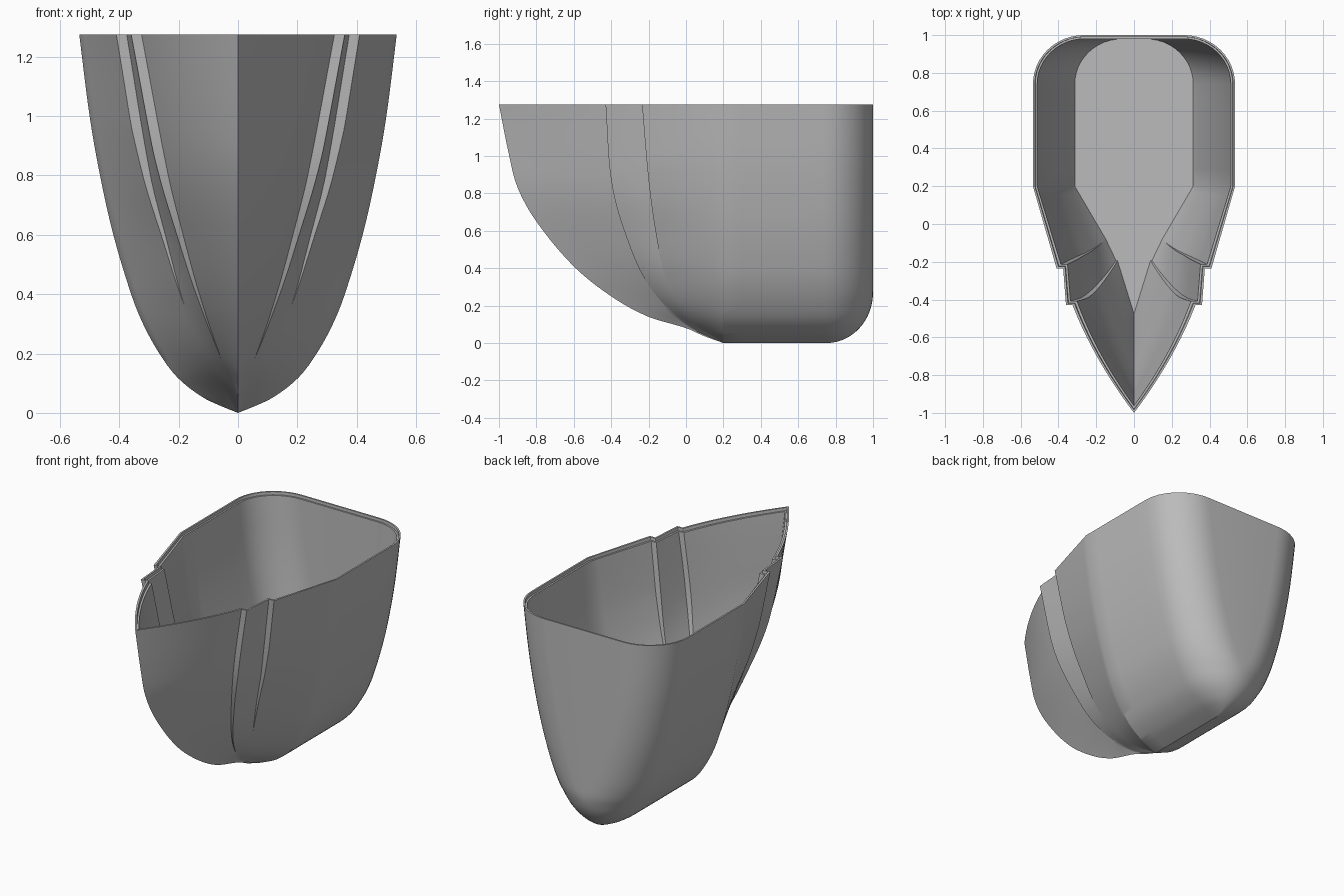
import bpy, bmesh, math

cube = bpy.data.objects.get("Cube")
if cube:
    bpy.data.objects.remove(cube)

TOP, FLOOR, WALL = 1.275, 0.33, 0.02

# Control curves: (height, value)
HALF_WIDTH = [(0, 0), (.02, .05), (.05, .115), (.115, .2), (.2, .265), (.3, .32), (.4, .36),
              (.6, .42), (.8, .465), (1, .5), (TOP, .535)]
STEM_Y = [(0, .2), (.04, .09), (.08, 0), (.14, -.2), (.25, -.4), (.41, -.6), (.65, -.8),
          (.83, -.9), (1, -.945), (TOP, -1)]
STEP1_Y = [(0, .2), (.09, .01), (.31, -.2), (.6, -.33), (.87, -.4), (TOP, -.43)]
STEP2_Y = [(0, .2), (.14, .0), (.36, -.11), (.58, -.16), (.87, -.2), (TOP, -.235)]
STEP1_X = [(0, 0), (.08, .005), (.18, .055), (.4, .13), (.6, .185), (.8, .235), (TOP, .325)]
STEP2_X = [(0, 0), (.08, .04), (.2, .115), (.36, .18), (.6, .245), (.8, .295), (TOP, .375)]


def curve(pts, z):
    """Smooth interpolation through control points."""
    def slope(i):
        a, b = pts[max(i - 1, 0)], pts[min(i + 1, len(pts) - 1)]
        return (b[1] - a[1]) / (b[0] - a[0])
    i = 0
    while i < len(pts) - 2 and z > pts[i + 1][0]:
        i += 1
    (z0, v0), (z1, v1) = pts[i], pts[i + 1]
    h = z1 - z0
    t = (z - z0) / h
    return (v0 * (1 + 2 * t) * (1 - t) ** 2 + slope(i) * h * t * (1 - t) ** 2
            + v1 * t * t * (3 - 2 * t) + slope(i + 1) * h * t * t * (t - 1))


def segment(a, b, n, bulge=0.0):
    """Points from a up to (not including) b, bowed outward."""
    return [(a[0] + (b[0] - a[0]) * i / n + bulge * 4 * i / n * (1 - i / n),
             a[1] + (b[1] - a[1]) * i / n) for i in range(n)]


def outline(z, inset):
    """Closed horizontal section of the hull at height z."""
    shrink = lambda x: max(x - inset, 0)
    stem = curve(STEM_Y, z) + 1.7 * inset
    y1 = max(curve(STEP1_Y, z) + inset, stem)
    y2 = max(curve(STEP2_Y, z) + inset, y1)
    x1, x2 = shrink(curve(STEP1_X, z)), shrink(curve(STEP2_X, z))
    jog1 = .035 * min(max((z - .18) / .7, 0), 1)
    jog2 = .035 * min(max((z - .36) / .6, 0), 1)
    w = shrink(curve(HALF_WIDTH, z))
    k = min(z / .27, 1)
    stern = .75 + .25 * math.sqrt(1 - (1 - k) ** 2) - inset
    half = segment((0, stem), (x1, y1), 10, .03 * max(z - .4, 0))
    half += [(x1, y1)]
    half += segment((x1 + jog1, y1), (x2, y2), 5)
    half += [(x2, y2)]
    half += segment((x2 + jog2, y2), (w, .2), 8)
    half += segment((w, .2), (w, .74), 6)
    r = min(.27 - inset, w)
    ry = stern - .74
    for i in range(13):
        a = math.pi / 2 * i / 12
        half.append((w - r + r * math.cos(a), .74 + ry * math.sin(a)))
    half.append((0, stern))
    return half + [(-x, y) for x, y in reversed(half[1:-1])]


# Hull shell: outside upward, rebated rim, inside downward to a flat floor
levels = [(TOP * (i / 44) ** 1.7, 0) for i in range(45)]
levels += [(TOP, .01), (TOP - .018, .01)]
levels += [(TOP - .018 - (TOP - .018 - FLOOR) * i / 24, WALL) for i in range(25)]

bm = bmesh.new()
rings = [[bm.verts.new((x, y, z)) for x, y in outline(z, d)] for z, d in levels]
for low, high in zip(rings, rings[1:]):
    n = len(low)
    for i in range(n):
        j = (i + 1) % n
        bm.faces.new((low[i], low[j], high[j], high[i]))
bm.faces.new(rings[-1])
bmesh.ops.remove_doubles(bm, verts=bm.verts, dist=1e-4)
bmesh.ops.dissolve_degenerate(bm, edges=bm.edges, dist=1e-5)
bmesh.ops.recalc_face_normals(bm, faces=bm.faces)

mesh = bpy.data.meshes.new("hull_shell")
bm.to_mesh(mesh)
bm.free()
hull = bpy.data.objects.new("hull_shell", mesh)
bpy.context.collection.objects.link(hull)

# Plain grey finish
grey = bpy.data.materials.new("plain_grey")
grey.use_nodes = True
colour = (.5, .5, .5, 1)
grey.diffuse_color = colour
grey.node_tree.nodes["Principled BSDF"].inputs["Base Color"].default_value = colour
mesh.materials.append(grey)

bpy.context.view_layer.objects.active = hull
hull.select_set(True)
bpy.ops.object.shade_smooth_by_angle(angle=math.radians(28))
